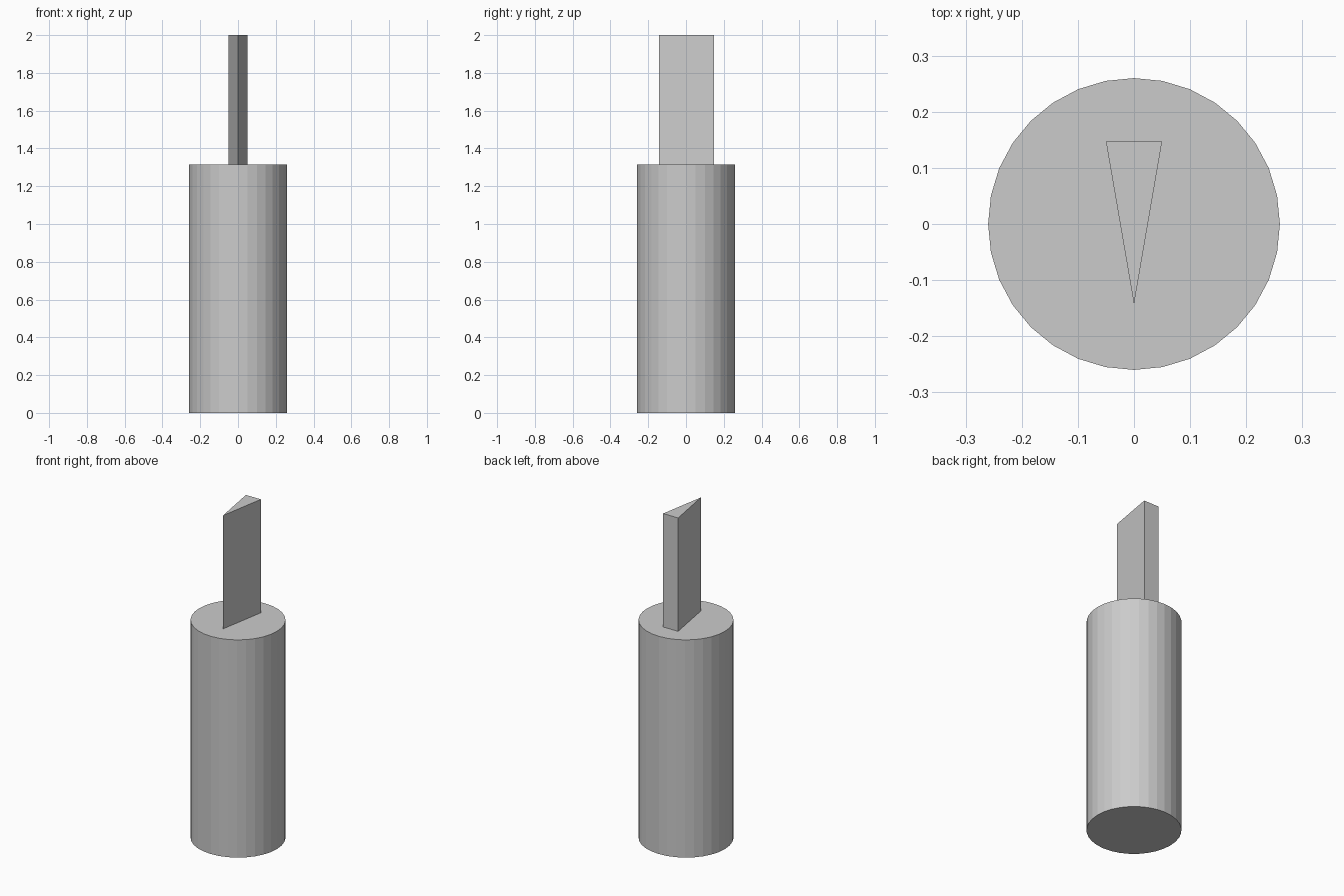
import bpy
import bmesh
from math import sin, cos, tau

if "Cube" in bpy.data.objects:
    bpy.data.objects.remove(bpy.data.objects["Cube"], do_unlink=True)

# Plain grey for every part
grey = bpy.data.materials.new("light_grey")
grey.use_nodes = True
colour = (0.6, 0.6, 0.6, 1)
grey.diffuse_color = colour
grey.node_tree.nodes["Principled BSDF"].inputs["Base Color"].default_value = colour


def prism(name, outline, bottom, top):
    """Extrude a flat outline straight up into a closed solid."""
    bm = bmesh.new()
    base = bm.faces.new([bm.verts.new((x, y, bottom)) for x, y in outline])
    walls = bmesh.ops.extrude_face_region(bm, geom=[base], use_keep_orig=True)
    raised = [v for v in walls["geom"] if isinstance(v, bmesh.types.BMVert)]
    bmesh.ops.translate(bm, verts=raised, vec=(0, 0, top - bottom))
    bmesh.ops.recalc_face_normals(bm, faces=bm.faces)
    mesh = bpy.data.meshes.new(name)
    bm.to_mesh(mesh)
    bm.free()
    mesh.materials.append(grey)
    obj = bpy.data.objects.new(name, mesh)
    bpy.context.collection.objects.link(obj)
    return obj


# Round handle
SIDES, RADIUS, HANDLE_TOP = 32, 0.26, 1.315
circle = [(RADIUS * cos(tau * i / SIDES), RADIUS * sin(tau * i / SIDES))
          for i in range(SIDES)]
prism("handle", circle, 0, HANDLE_TOP)

# Wedge blade, sharp edge to the front
wedge = [(0, -0.143), (0.05, 0.147), (-0.05, 0.147)]
prism("blade", wedge, HANDLE_TOP, 2)
